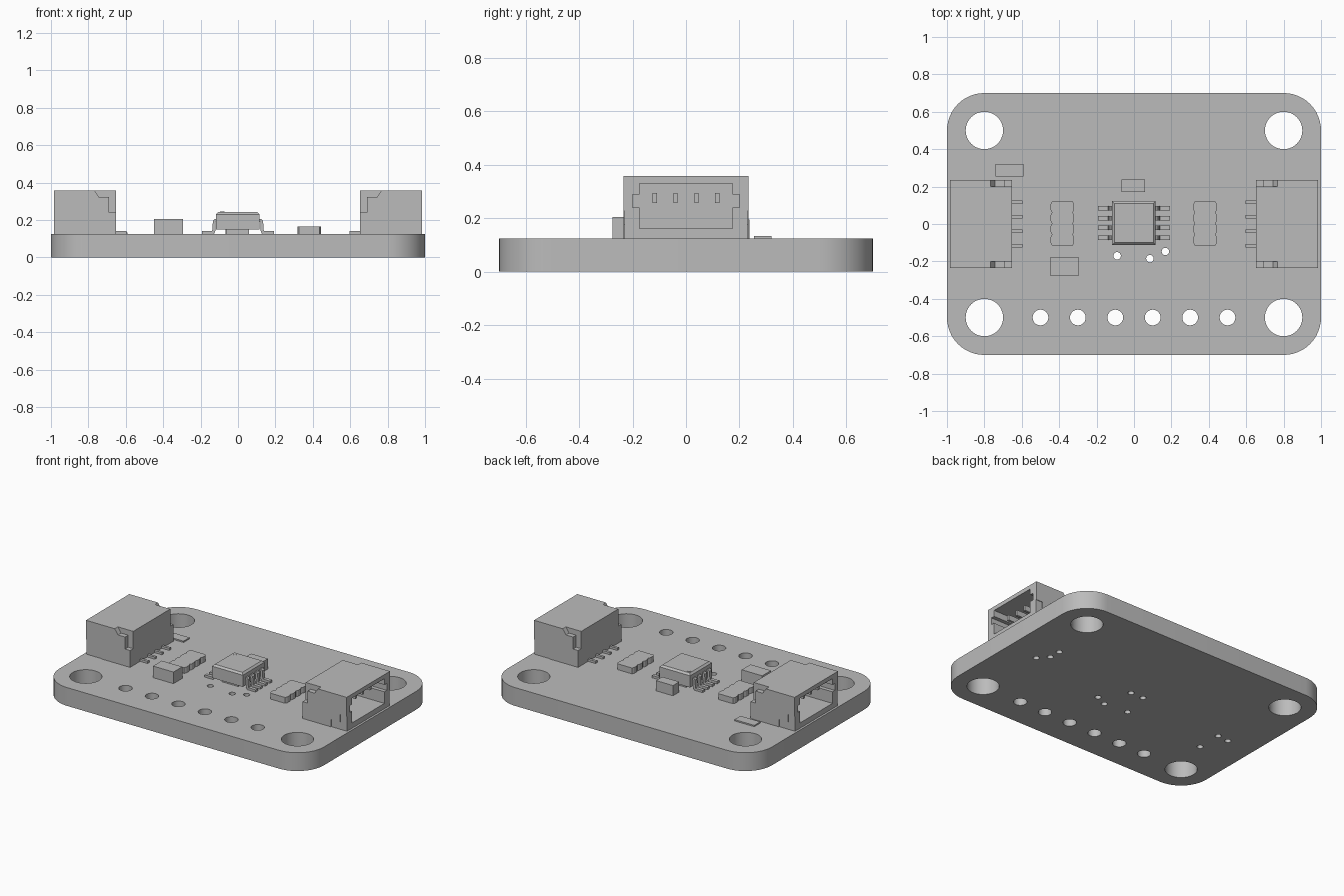
import bpy, bmesh, math

cube = bpy.data.objects.get("Cube")
if cube:
    bpy.data.objects.remove(cube, do_unlink=True)

GREY = (0.5, 0.5, 0.5, 1)
mat = bpy.data.materials.new("plain_grey")
mat.use_nodes = True
mat.diffuse_color = GREY
mat.node_tree.nodes["Principled BSDF"].inputs["Base Color"].default_value = GREY

TOP = 0.125  # upper surface of the board


# Helpers
def prism(bm, pts, axis, lo, hi, flip=1):
    """Extrude a 2D outline along an axis; flip=-1 mirrors it across x = 0."""
    place = {
        "x": lambda p, t: (t * flip, p[0], p[1]),
        "y": lambda p, t: (p[0] * flip, t, p[1]),
        "z": lambda p, t: (p[0] * flip, p[1], t),
    }[axis]
    a = [bm.verts.new(place(p, lo)) for p in pts]
    b = [bm.verts.new(place(p, hi)) for p in pts]
    n = len(pts)
    faces = [bm.faces.new(a), bm.faces.new(b[::-1])]
    for i in range(n):
        j = (i + 1) % n
        faces.append(bm.faces.new((a[i], b[i], b[j], a[j])))
    bmesh.ops.recalc_face_normals(bm, faces=faces)


def box(bm, x, y, z, flip=1):
    rect = [(x[0], y[0]), (x[1], y[0]), (x[1], y[1]), (x[0], y[1])]
    prism(bm, rect, "z", z[0], z[1], flip)


def circle(x, y, r, n):
    return [(x + r * math.cos(math.tau * i / n), y + r * math.sin(math.tau * i / n))
            for i in range(n)]


def finish(bm, name):
    mesh = bpy.data.meshes.new(name)
    bm.to_mesh(mesh)
    bm.free()
    obj = bpy.data.objects.new(name, mesh)
    bpy.context.collection.objects.link(obj)
    mesh.materials.append(mat)
    return obj


def select(obj):
    bpy.ops.object.select_all(action="DESELECT")
    obj.select_set(True)
    bpy.context.view_layer.objects.active = obj


def cut(obj, cutter):
    cutter.hide_render = True
    mod = obj.modifiers.new("cut", "BOOLEAN")
    mod.operation = "DIFFERENCE"
    mod.solver = "EXACT"
    mod.object = cutter
    select(obj)
    bpy.ops.object.modifier_apply(modifier=mod.name)
    bpy.data.objects.remove(cutter, do_unlink=True)


# Board with rounded corners
outline = []
for k, (sx, sy) in enumerate([(1, 1), (-1, 1), (-1, -1), (1, -1)]):
    for i in range(13):
        a = math.pi / 2 * (k + i / 12)
        outline.append((0.8 * sx + 0.2 * math.cos(a), 0.5 * sy + 0.2 * math.sin(a)))
bm = bmesh.new()
prism(bm, outline, "z", 0, TOP)
board = finish(bm, "board")

# Mounting holes, header holes and vias
holes = [(x, y, 0.1, 40) for x in (-0.8, 0.8) for y in (-0.5, 0.5)]
holes += [(-0.5 + 0.2 * i, -0.5, 0.042, 28) for i in range(6)]
vias = [(-0.09, -0.17), (0.085, -0.185), (0.168, -0.147), (0.046, 0.026), (-0.05, 0.026),
        (0.774, -0.02), (0.715, 0.045), (0.712, 0.128),
        (-0.71, -0.21), (-0.71, -0.036), (-0.794, -0.043)]
holes += [(x, y, 0.02, 16) for x, y in vias]
bm = bmesh.new()
for x, y, r, n in holes:
    prism(bm, circle(x, y, r, n), "z", -0.1, 0.3)
cut(board, finish(bm, "hole_cutter"))
select(board)
bpy.ops.object.shade_smooth_by_angle(angle=math.radians(30))

# Side connectors, opening outward
PIN_Y = (-0.117, -0.039, 0.039, 0.117)
half_opening = [(0.174, 0.161), (0.174, 0.24), (0.2, 0.24), (0.2, 0.288),
                (0.174, 0.288), (0.174, 0.33)]
opening = half_opening + [(-y, z) for y, z in reversed(half_opening)]
shoulder = [(0.6, 0.24), (0.69, 0.24), (0.69, 0.322), (0.743, 0.322),
            (0.768, 0.358), (0.768, 0.4), (0.6, 0.4)]
tab = [(0.866, TOP), (0.866, 0.176), (0.935, 0.176), (0.935, 0.228),
       (0.985, 0.228), (0.985, TOP)]
for side, flip in (("left", 1), ("right", -1)):
    bm = bmesh.new()
    box(bm, (0.652, 0.985), (-0.234, 0.234), (TOP, 0.358), flip)
    shell = finish(bm, side + "_connector_shell")

    bm = bmesh.new()
    prism(bm, opening, "x", 0.75, 1.05, flip)
    for s in (-1, 1):
        prism(bm, shoulder, "y", s * 0.2, s * 0.3, flip)
    cut(shell, finish(bm, "shell_cutter"))

    # Recess in the lower outer corners, filled by the solder tabs
    bm = bmesh.new()
    wide = [(x + (0.05 if x > 0.98 else 0), z - (0.05 if z == TOP else 0)) for x, z in tab]
    for s in (-1, 1):
        prism(bm, wide, "y", s * 0.213, s * 0.3, flip)
    cut(shell, finish(bm, "tab_cutter"))
    bm = bmesh.new()
    for s in (-1, 1):
        prism(bm, tab, "y", s * 0.213, s * 0.23, flip)
    finish(bm, side + "_connector_tabs")

    bm = bmesh.new()
    for y in PIN_Y:
        box(bm, (0.745, 0.92), (y - 0.008, y + 0.008), (0.258, 0.295), flip)
        box(bm, (0.595, 0.66), (y - 0.009, y + 0.009), (TOP, 0.14), flip)
    finish(bm, side + "_connector_pins")

# Central chip: body with chamfered top, pad underneath
bm = bmesh.new()
box(bm, (-0.117, 0.115), (-0.112, 0.122), (0.15, 0.242))
rim = [e for e in bm.edges if all(v.co.z > 0.2 for v in e.verts)]
bmesh.ops.bevel(bm, geom=rim, offset=0.012, segments=1, affect="EDGES")
finish(bm, "chip_body")
bm = bmesh.new()
box(bm, (-0.064, 0.06), (-0.08, 0.09), (TOP, 0.152))
finish(bm, "chip_pad")
bm = bmesh.new()
prism(bm, circle(-0.085, 0.09, 0.012, 16), "z", 0.24, 0.244)
finish(bm, "chip_marker_dot")

# Bent chip leads
lead = [(0.11, 0.205), (0.124, 0.205), (0.134, 0.195), (0.138, 0.141), (0.192, 0.14),
        (0.192, TOP), (0.13, TOP), (0.122, 0.135), (0.119, 0.19), (0.11, 0.19)]
bm = bmesh.new()
for flip in (-1, 1):
    for i in range(4):
        y = -0.073 + 0.052 * i
        prism(bm, lead, "y", y - 0.012, y + 0.012, flip)
finish(bm, "chip_leads")

# Resistor arrays with scalloped long sides
scallop = []
for i in range(4):
    y = -0.115 + 0.0588 * i
    scallop += [(0.055, y), (0.063, y + 0.014), (0.063, y + 0.045), (0.055, y + 0.0588)]
scallop = scallop[:1] + [p for i, p in enumerate(scallop) if i % 4]
for side, x in (("left", 0.38), ("right", -0.383)):
    loop = [(x + w, y) for w, y in scallop] + [(x - w, y) for w, y in reversed(scallop)]
    bm = bmesh.new()
    prism(bm, loop, "z", TOP, 0.165)
    finish(bm, side + "_resistor_array")

# Small block components
blocks = {
    "large_capacitor": ((-0.45, -0.295), (-0.275, -0.18), 0.204),
    "small_capacitor": ((-0.068, 0.06), (0.17, 0.238), 0.195),
    "flat_indicator": ((-0.74, -0.59), (0.255, 0.32), 0.134),
}
for name, (x, y, top) in blocks.items():
    bm = bmesh.new()
    box(bm, x, y, (TOP, top))
    finish(bm, name)
